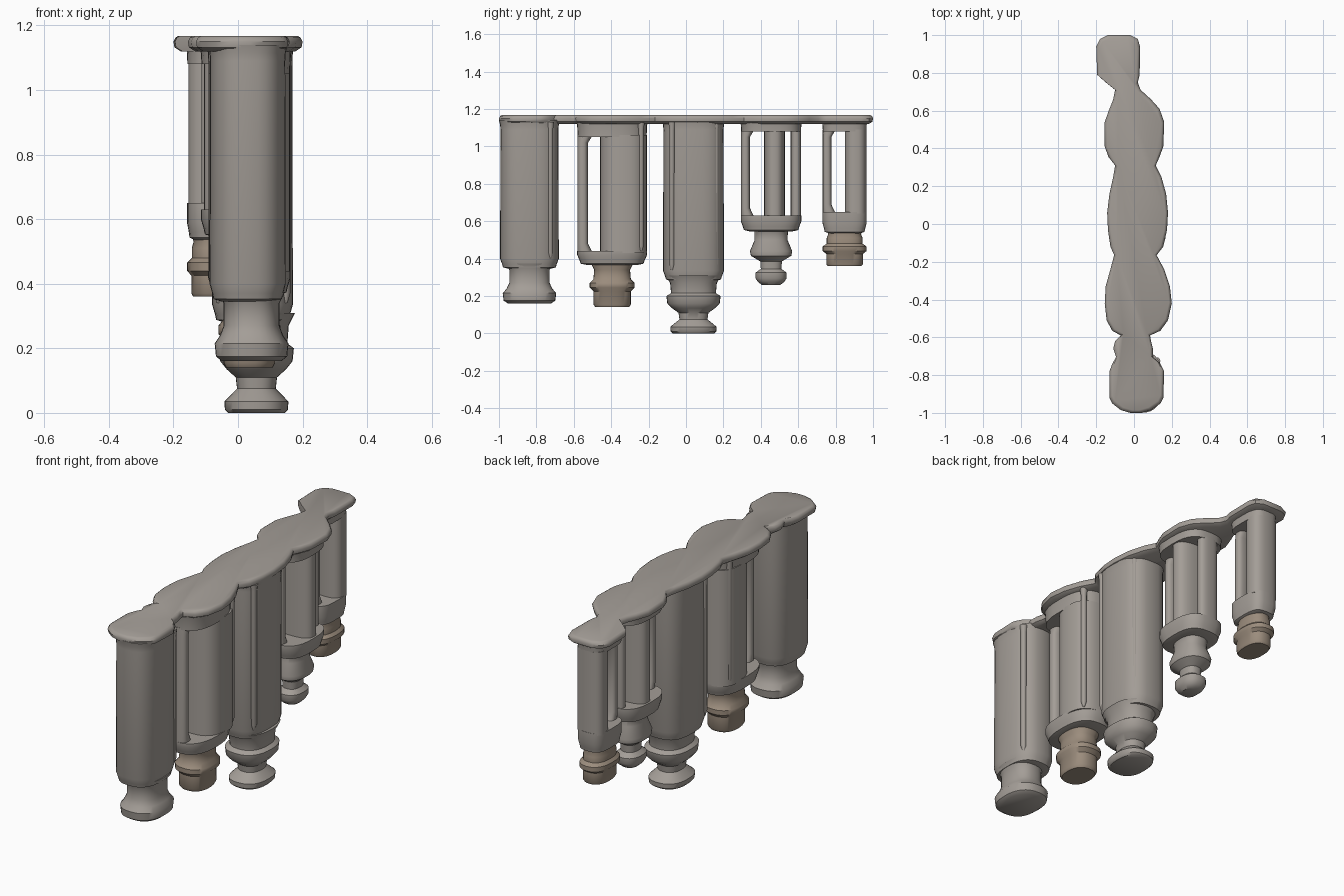
import bpy, bmesh, math


def material(name, col):
    m = bpy.data.materials.new(name)
    m.diffuse_color = (*col, 1)
    return m


STONE = material("taupe", (0.37, 0.34, 0.31))
BROWN = material("brown", (0.33, 0.265, 0.205))


def finish(name, bm, mat, angle=42):
    bmesh.ops.recalc_face_normals(bm, faces=bm.faces)
    me = bpy.data.meshes.new(name)
    bm.to_mesh(me)
    bm.free()
    ob = bpy.data.objects.new(name, me)
    bpy.context.collection.objects.link(ob)
    me.materials.append(mat)
    bpy.ops.object.select_all(action='DESELECT')
    ob.select_set(True)
    bpy.context.view_layer.objects.active = ob
    bpy.ops.object.shade_smooth_by_angle(angle=math.radians(angle))
    return ob


def loft(bm, rings):
    """Skin closed rings of points and cap both ends."""
    vs = [[bm.verts.new(p) for p in r] for r in rings]
    n = len(vs[0])
    for a, b in zip(vs, vs[1:]):
        for i in range(n):
            j = (i + 1) % n
            bm.faces.new((a[i], a[j], b[j], b[i]))
    bm.faces.new(vs[0][::-1])
    bm.faces.new(vs[-1])


def ring(cx, cy, z, rx, ry, power=2.5, n=32):
    pts = []
    for i in range(n):
        a = 2 * math.pi * i / n
        c, s = math.cos(a), math.sin(a)
        pts.append((cx + rx * math.copysign(abs(c) ** (2 / power), c),
                    cy + ry * math.copysign(abs(s) ** (2 / power), s), z))
    return pts


def turned(name, cx, cy, aspect, profile, mat, power=2.5):
    bm = bmesh.new()
    loft(bm, [ring(cx, cy, z, r * aspect, r, power) for z, r in profile])
    return finish(name, bm, mat)


# name, centre x, centre y, radius x, radius y, bottom, foot material, ring power,
# window (bottom, top) and the uprights standing in it (x, y, radius x, radius y)
BARRELS = [
    ("first", 0.03, -0.837, 0.118, 0.157, 0.365, STONE, 2.6, None, []),
    ("second", 0.035, -0.395, 0.128, 0.187, 0.385, BROWN, 2.6, (0.44, 1.05),
     [(0.035, -0.552, 0.05, 0.029), (0.035, -0.334, 0.126, 0.125)]),
    ("third", 0.045, 0.040, 0.125, 0.163, 0.300, STONE, 2.8, None, []),
    ("fourth", 0.01, 0.455, 0.125, 0.162, 0.565, STONE, 2.8, (0.63, 1.08),
     [(0.01, 0.318, 0.045, 0.024), (0.01, 0.473, 0.115, 0.056), (0.01, 0.588, 0.055, 0.028)]),
    ("fifth", -0.078, 0.848, 0.080, 0.118, 0.555, BROWN, 3.2, (0.65, 1.08),
     [(-0.078, 0.754, 0.035, 0.023), (-0.078, 0.907, 0.076, 0.058)]),
]

# Foot profiles (height, radius along y), bottom to top
FEET = {
    "first": [(0.16, 0.115), (0.175, 0.138), (0.215, 0.143), (0.24, 0.122), (0.27, 0.108),
              (0.34, 0.108), (0.375, 0.13)],
    "second": [(0.14, 0.09), (0.155, 0.1), (0.225, 0.1), (0.245, 0.12), (0.27, 0.12),
               (0.29, 0.1), (0.34, 0.096), (0.40, 0.125)],
    "third": [(0.0, 0.11), (0.01, 0.122), (0.035, 0.124), (0.055, 0.1), (0.075, 0.075),
              (0.11, 0.08), (0.135, 0.115), (0.16, 0.14), (0.2, 0.145), (0.215, 0.12),
              (0.27, 0.125), (0.31, 0.15)],
    "fourth": [(0.26, 0.05), (0.275, 0.07), (0.295, 0.083), (0.325, 0.083), (0.345, 0.055),
               (0.385, 0.058), (0.415, 0.108), (0.44, 0.113), (0.50, 0.088), (0.55, 0.09),
               (0.58, 0.12)],
    "fifth": [(0.36, 0.09), (0.37, 0.098), (0.425, 0.098), (0.44, 0.117), (0.465, 0.117),
              (0.48, 0.096), (0.51, 0.096), (0.53, 0.088), (0.57, 0.1)],
}

for name, cx, cy, rx, ry, zb, foot_mat, power, window, uprights in BARRELS:
    # Rounded lower lip and the collar flaring under the slab
    lip = [(zb - 0.02, ry * 0.7), (zb - 0.012, ry * 0.9), (zb + 0.005, ry * 0.93),
           (zb + 0.035, ry)]
    collar = [(1.09, ry * 0.985), (1.115, ry), (1.14, ry * 1.04)]
    if not window:
        turned(name + "_barrel", cx, cy, rx / ry, lip + collar, STONE, power)
    else:
        # Open barrel: cup below, collar above, thin post and columns between
        lo, hi = window
        turned(name + "_cup", cx, cy, rx / ry, lip + [(lo, ry)], STONE, power)
        turned(name + "_collar", cx, cy, rx / ry, [(hi, ry * 0.985)] + collar[1:], STONE, power)
        for i, (x, y, ux, uy) in enumerate(uprights):
            grow = 1 + 0.012 / uy
            bm = bmesh.new()
            loft(bm, [ring(x, y + (0.012 * k if i == 0 else 0), z, ux, uy * (grow if k else 1), 2.6)
                      for z, k in [(lo - 0.01, 1), (lo + 0.04, 0), (hi - 0.03, 0), (hi + 0.01, 1)]]
                 if i == 0 else
                 [ring(x, y, z, ux, uy, 2.6) for z in (lo - 0.01, hi + 0.01)])
            finish("%s_upright_%d" % (name, i + 1), bm, STONE)
    # Turned foot below the barrel
    ax = (rx / ry) if name == "fifth" else 0.8
    turned(name + "_foot", cx + (0.012 if name in ("first", "third") else 0), cy, ax,
           FEET[name], foot_mat, 2.4)

# Vertical seam ribs on the barrel sides
for i, (x, y, z0) in enumerate([(0.12, -0.725, 0.4), (0.147, -0.075, 0.34), (0.13, 0.16, 0.34),
                                (-0.06, -0.07, 0.34), (0.13, -0.24, 0.44), (-0.07, -0.27, 0.44)]):
    bm = bmesh.new()
    loft(bm, [ring(x, y, z, r, r, 2, 10) for z, r in
              [(z0, 0.006), (z0 + 0.03, 0.015), (1.09, 0.015), (1.13, 0.02)]])
    finish("seam_rib_%d" % (i + 1), bm, STONE)

# Scalloped top slab: y station, left x, right x
OUTLINE = [
    (-1.0, -0.02, 0.04), (-0.985, -0.07, 0.09), (-0.95, -0.115, 0.14), (-0.92, -0.13, 0.155),
    (-0.78, -0.13, 0.16), (-0.74, -0.115, 0.14), (-0.705, -0.095, 0.1), (-0.66, -0.11, 0.1),
    (-0.62, -0.1, 0.09), (-0.59, -0.07, 0.085), (-0.565, -0.115, 0.14), (-0.51, -0.145, 0.18),
    (-0.42, -0.155, 0.2), (-0.33, -0.15, 0.19), (-0.24, -0.125, 0.16), (-0.165, -0.105, 0.12),
    (-0.12, -0.125, 0.155), (-0.03, -0.138, 0.175), (0.06, -0.142, 0.18), (0.16, -0.13, 0.17),
    (0.25, -0.11, 0.145), (0.31, -0.1, 0.115), (0.355, -0.135, 0.135), (0.41, -0.155, 0.155),
    (0.54, -0.155, 0.16), (0.61, -0.13, 0.135), (0.66, -0.11, 0.09), (0.71, -0.1, 0.035),
    (0.75, -0.15, 0.02), (0.79, -0.195, 0.03), (0.94, -0.2, 0.032), (0.98, -0.18, 0.02),
    (1.0, -0.14, -0.02),
]


def slab_ring(z, inset):
    pts = [(r - inset, y * (1 - inset)) for y, l, r in OUTLINE]
    pts += [(l + inset, y * (1 - inset)) for y, l, r in reversed(OUTLINE)]
    return [(x, y, z) for x, y in pts]


bm = bmesh.new()
loft(bm, [slab_ring(1.12, 0.022), slab_ring(1.132, 0.003), slab_ring(1.15, 0.0),
          slab_ring(1.162, 0.006), slab_ring(1.167, 0.014)])
finish("top_slab", bm, STONE)
